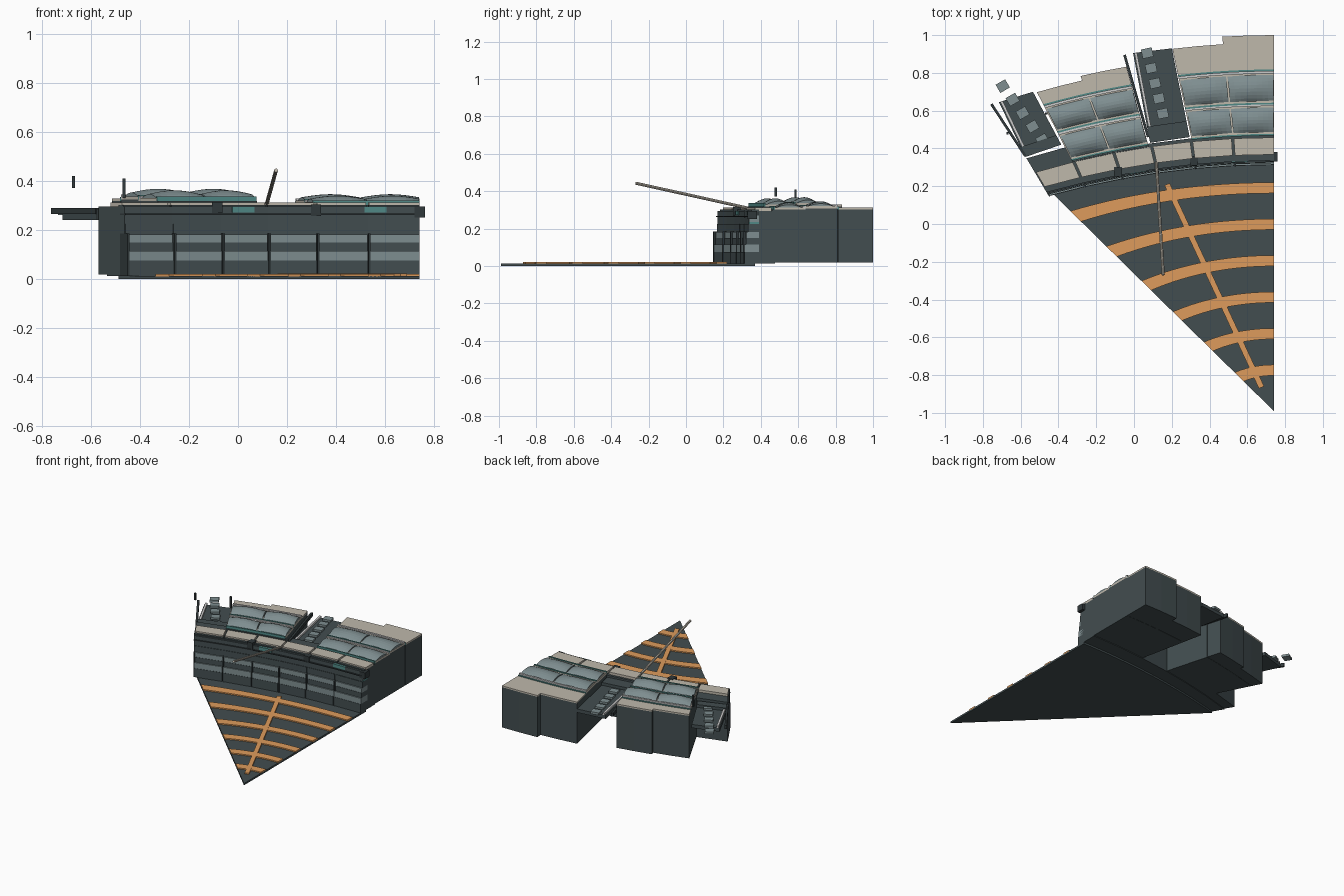
import bpy, bmesh, math
from mathutils import Vector

if "Cube" in bpy.data.objects:
    bpy.data.objects.remove(bpy.data.objects["Cube"])


def mat(name, r, g, b):
    m = bpy.data.materials.new(name)
    m.diffuse_color = (r, g, b, 1)
    m.use_nodes = True
    m.node_tree.nodes["Principled BSDF"].inputs["Base Color"].default_value = m.diffuse_color
    return m


DARK = mat("dark_slate", .055, .075, .08)
DEEP = mat("deep_slate", .03, .04, .043)
GLASS = mat("blue_grey", .21, .27, .28)
BEIGE = mat("beige", .52, .48, .41)
ORANGE = mat("orange", .73, .33, .107)
TEAL = mat("teal", .08, .25, .24)
WHITE = mat("white", .8, .82, .8)
CX, CY = .74, -.99


def make(name, bm, m):
    bmesh.ops.recalc_face_normals(bm, faces=bm.faces)
    me = bpy.data.meshes.new(name)
    bm.to_mesh(me)
    bm.free()
    me.materials.append(m)
    ob = bpy.data.objects.new(name, me)
    bpy.context.collection.objects.link(ob)
    return ob


def prism(name, pts, z0, z1, m):
    """Extrude a plan outline from z0 to z1."""
    bm = bmesh.new()
    f = bm.faces.new([bm.verts.new((p[0], p[1], z0)) for p in pts])
    r = bmesh.ops.extrude_face_region(bm, geom=[f])
    for v in r["geom"]:
        if isinstance(v, bmesh.types.BMVert):
            v.co.z = z1
    return make(name, bm, m)


def beam(name, a, b, w, z0, z1, m):
    """Straight bar in plan from a to b."""
    a, b = Vector(a), Vector(b)
    d = (b - a).normalized() * w / 2
    n = Vector((-d.y, d.x))
    return prism(name, [a + n, b + n, b - n, a - n], z0, z1, m)


def box(name, x, y, sx, sy, z0, z1, m, ang=0):
    c, s = math.cos(ang), math.sin(ang)
    pts = [(x + c * i * sx / 2 - s * j * sy / 2, y + s * i * sx / 2 + c * j * sy / 2)
           for i, j in ((-1, -1), (1, -1), (1, 1), (-1, 1))]
    return prism(name, pts, z0, z1, m)


# Apron wedge with curved outer edge
def ground_arc(b, n=16):
    ratio = 1.53 + max(0, b - .8) * .75
    a = b * ratio
    xe = 1 / math.sqrt(1 / a ** 2 + .966 / b ** 2)
    return [(CX - xe * i / n, CY + b * math.sqrt(1 - (xe * i / n / a) ** 2)) for i in range(n + 1)]


prism("apron", [(CX, CY)] + ground_arc(1.36), 0, .013, DARK)
for i in range(6):
    b = 1.21 - .193 * i
    prism("apron_band", ground_arc(b) + ground_arc(b - .057)[::-1], .011, .021, ORANGE)
beam("apron_walkway", (.175, .21), (.675, -.865), .03, .011, .022, ORANGE)


# Curved facade: point at x along the curve, offset o along its normal
def F(x, o):
    d = CX - x
    t = math.radians(15.7 * d + 8 * d * d)
    return (x - o * math.sin(t), .34 - d * d / 8.6 + o * math.cos(t))


def strip(name, x0, x1, o0, o1, z0, z1, m):
    return prism(name, [F(x0, o0), F(x1, o0), F(x1, o1), F(x0, o1)], z0, z1, m)


xs = [-.465, -.27, -.07, .12, .32, .53, .74]
bands = [(.013, .075, -.028, DARK), (.075, .115, -.026, GLASS), (.115, .15, -.018, DARK),
         (.15, .182, -.016, GLASS), (.182, .225, -.008, DARK), (.225, .235, -.004, TEAL),
         (.235, .27, -.002, GLASS), (.27, .292, .004, DEEP), (.292, .302, .010, DARK)]
for k, (x0, x1) in enumerate(zip(xs, xs[1:])):
    for z0, z1, o, m in bands:
        strip("facade_band", x0 + .003, x1 - (.003 if k < 5 else 0), o, .05, z0, z1, m)
    strip("facade_core", x0, x1, -.004, .135, .013, .295, DARK)
    strip("facade_roof", x0 + .006, x1 - (.006 if k < 5 else 0), .028, .118, .295, .312, BEIGE)
    strip("facade_ledge", x0, x1, -.012, .03, .262, .268, DEEP)
    strip("facade_rib", x0, x0 + .008, -.030, .03, .013, .185, DEEP)
strip("left_end_block", -.465, -.27, .13, .205, .018, .295, DARK)

# Control boxes and window panels on the upper facade
for x, z in ((-.08, .27), (.32, .258), (.74, .25)):
    p = F(x, .015)
    box("facade_box", p[0], p[1], .042, .05, z, z + .045, DEEP)
for x in (.02, .56):
    strip("facade_window", x - .045, x + .045, -.008, .02, .272, .295, TEAL)

# Mast leaning out over the apron
a, b = Vector((.118, .33, .31)), Vector((.155, -.27, .443))
bm = bmesh.new()
bmesh.ops.create_cone(bm, cap_ends=True, segments=8, radius1=.008, radius2=.008, depth=(b - a).length)
ob = make("mast", bm, BEIGE)
ob.location = (a + b) / 2
ob.rotation_euler = (b - a).to_track_quat('Z', 'Y').to_euler()


# Bays of stepped roofs; P maps (u along, v deep) to plan
def bay(tag, xl, xr, tl, tr, zc, hump, rows, backs):
    def P(u, v):
        x = xl + (xr - xl) * u
        t = math.radians(tl + (tr - tl) * u)
        return (x - v * math.sin(t), .47 - (CX - x) ** 2 / 8.6 + v * math.cos(t))

    def patch(name, u0, u1, v0, v1, z0, z1, m, n=4):
        us = [u0 + (u1 - u0) * i / n for i in range(n + 1)]
        return prism(name, [P(u, v0) for u in us] + [P(u, v1) for u in us[::-1]], z0, z1, m)

    def vault(u0, u1, v0, v1, z, h):
        bm = bmesh.new()
        n, k = 8, 8
        g = []
        for i in range(n + 1):
            row = []
            for j in range(k + 1):
                s, q = i / n, j / k
                rise = math.sin(math.pi * q) ** .8 * (.55 + .45 * math.sin(math.pi * s))
                row.append(bm.verts.new((*P(u0 + (u1 - u0) * s, v0 + (v1 - v0) * q), z + h * rise)))
            g.append(row)
        for i in range(n):
            for j in range(k):
                bm.faces.new((g[i][j], g[i + 1][j], g[i + 1][j + 1], g[i][j + 1]))
        bm.faces.new([r[0] for r in g])
        bm.faces.new([r[-1] for r in g])
        bm.faces.new(g[0])
        bm.faces.new(g[-1])
        make(tag + "_vault", bm, GLASS)

    for s, back in enumerate(backs):
        u0, u1 = s * .5, s * .5 + .5
        for r, (v0, v1) in enumerate(rows):
            z = zc + .006 * r
            patch(tag + "_hall", u0, u1, v0 - .02, v1 + .01, .018, z, DARK)
            patch(tag + "_eave", u0, u1, v0 - .005, v1 + .005, z, z + .012, BEIGE)
            vault(u0 + .012, u1 - .004, v0 + .003, v1 - .008, z + .01, hump)
            patch(tag + "_gutter", u0, u1, v1 - .004, v1 + .010, z, z + .02, WHITE)
            patch(tag + "_trim", u0, u1, v0 - .012, v0 - .003, z, z + .018, TEAL)
        v = rows[-1][1] + .012
        patch(tag + "_back_trim", u0, u1, v - .003, v + .006, zc, zc + .016, TEAL)
        patch(tag + "_back_hall", u0, u1, v, back, .018, zc, DARK, 2)
        patch(tag + "_back_roof", u0, u1, v, back, zc, zc + .010, BEIGE, 2)


bay("left_bay", -.33, .075, 27, 15.5, .318, .034, [(.01, .155), (.175, .315)], (.405, .43))
bay("right_bay", .305, .74, 12, 0, .302, .028, [(.01, .158), (.175, .33)], (.49, .53))


# Raised piers with floor tiles, curb and side rail
def pier(corners, tile0, tile1, rail, ang):
    fl, fr, br, bl = [Vector(c) for c in corners]
    prism("pier_deck", (fl, fr, br, bl), .24, .265, DARK)
    prism("pier_landing", (fl, fr, fr.lerp(br, .18), fl.lerp(bl, .18)), .25, .285, DARK)
    side = (fr - fl).normalized() * .014
    beam("pier_curb", fl + side, bl + side, .014, .265, .278, WHITE)
    beam("pier_rail", rail[0], rail[1], .014, .265, .29, DEEP)
    t0, t1 = Vector(tile0), Vector(tile1)
    for i in range(5):
        p = t0.lerp(t1, i / 4)
        box("pier_tile", p.x, p.y, .058, .05, .262, .278, GLASS, ang)


pier([(.085, .43), (.295, .46), (.20, .93), (-.005, .905)], (.07, .905), (.152, .585),
     ((-.05, .895), (.075, .46)), math.radians(12))
pier([(-.575, .355), (-.385, .42), (-.535, .70), (-.715, .645)], (-.695, .73), (-.485, .445),
     ((-.755, .635), (-.575, .36)), math.radians(30))

# Lamp posts beside the left pier
box("lamp_post", -.67, .48, .012, .012, .372, .42, DEEP)
box("lamp_post", -.465, .585, .012, .012, .33, .41, DEEP)
